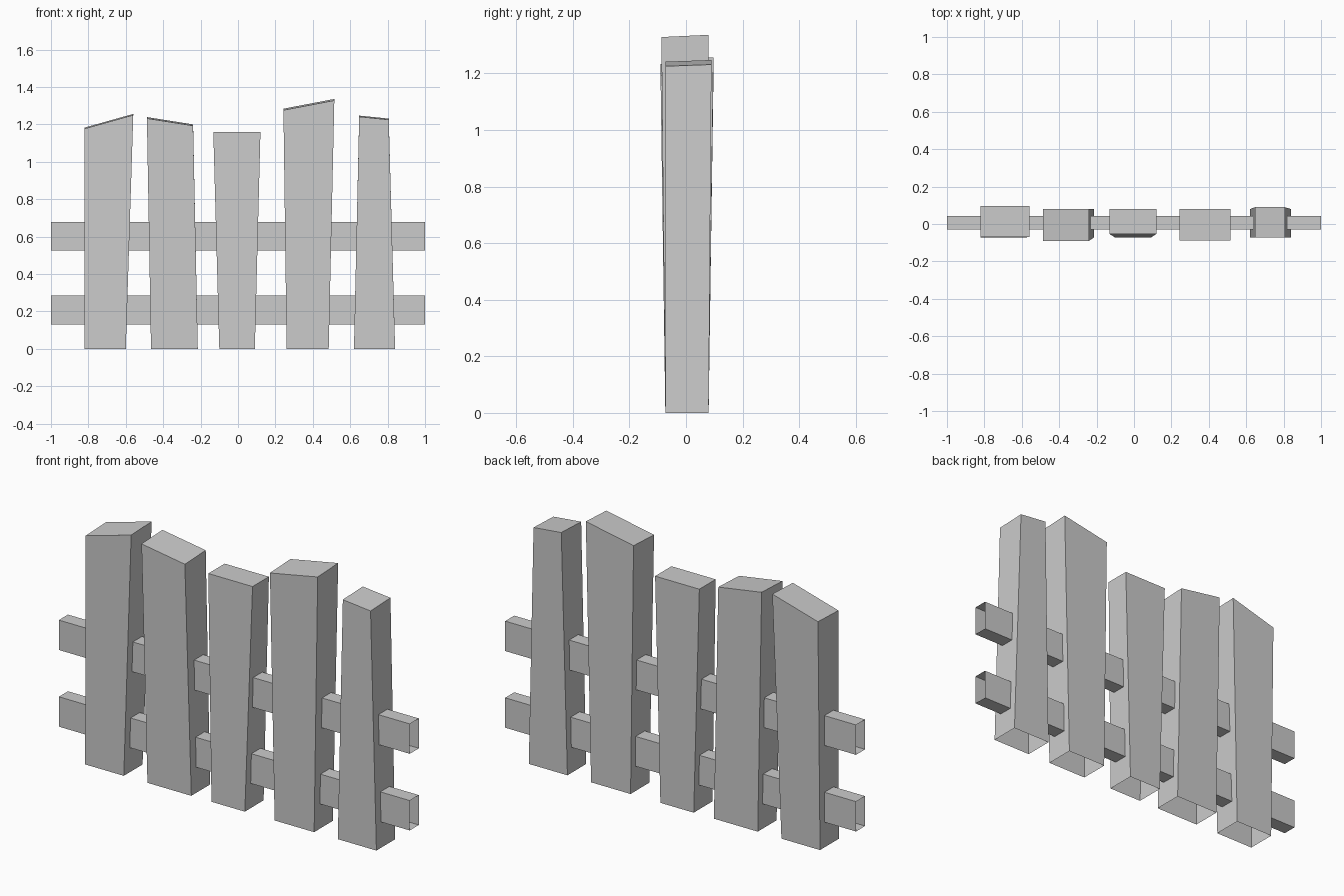
import bpy, bmesh

if "Cube" in bpy.data.objects:
    bpy.data.objects.remove(bpy.data.objects["Cube"])


def tapered_box(name, bottom, top, open_faces):
    """Box from two rings of four corners; open_faces are left out."""
    bm = bmesh.new()
    v = [bm.verts.new(p) for p in bottom + top]
    faces = {"bottom": (3, 2, 1, 0), "top": (4, 5, 6, 7), "front": (0, 1, 5, 4),
             "right": (1, 2, 6, 5), "back": (2, 3, 7, 6), "left": (3, 0, 4, 7)}
    for key, idx in faces.items():
        if key not in open_faces:
            bm.faces.new([v[i] for i in idx])
    mesh = bpy.data.meshes.new(name)
    bm.to_mesh(mesh)
    bm.free()
    obj = bpy.data.objects.new(name, mesh)
    bpy.context.collection.objects.link(obj)


def ring(x0, x1, y0, y1, z_left, z_right, tilt=0.0):
    """Four corners, front-left first; tilt raises the back edge."""
    return [(x0, y0, z_left), (x1, y0, z_right),
            (x1, y1, z_right + tilt), (x0, y1, z_left + tilt)]


# Pickets: bottom x range, top x range, top y range, top heights left/right, tilt
pickets = [
    (-0.82, -0.60, -0.82, -0.56, -0.07, 0.097, 1.177, 1.25, 0.006),
    (-0.465, -0.215, -0.487, -0.24, -0.09, 0.08, 1.232, 1.193, 0.007),
    (-0.10, 0.09, -0.132, 0.12, -0.053, 0.08, 1.16, 1.16, 0.0),
    (0.26, 0.485, 0.243, 0.515, -0.087, 0.08, 1.276, 1.328, 0.008),
    (0.62, 0.84, 0.648, 0.806, -0.072, 0.09, 1.241, 1.225, 0.006),
]
for i, (bx0, bx1, tx0, tx1, y0, y1, zl, zr, tilt) in enumerate(pickets, 1):
    tapered_box(f"picket_{i}", ring(bx0, bx1, -0.073, 0.08, 0, 0),
                ring(tx0, tx1, y0, y1, zl, zr, tilt), {"bottom"})

# Rails: long bars through the pickets, open at the ends
for name, z0, z1 in (("lower_rail", 0.13, 0.284), ("upper_rail", 0.525, 0.679)):
    tapered_box(name, ring(-1, 1, -0.03, 0.044, z0, z0),
                ring(-1, 1, -0.03, 0.044, z1, z1), {"left", "right"})
